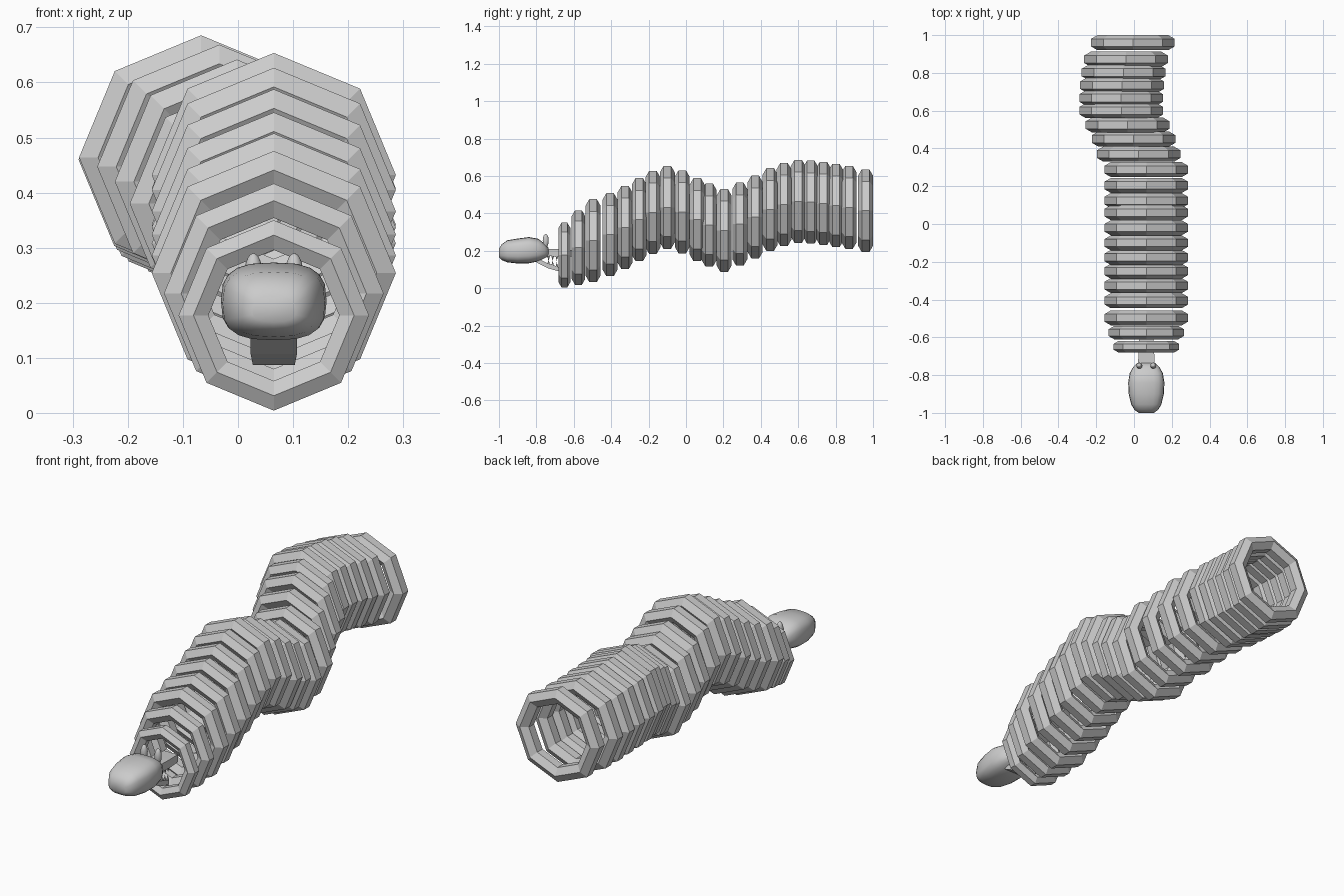
import bpy, math
from math import sin, cos, pi
from mathutils import Vector

if "Cube" in bpy.data.objects:
    bpy.data.objects.remove(bpy.data.objects["Cube"])

CX = 0.065  # head axis


def make(name, verts, faces, smooth=False):
    me = bpy.data.meshes.new(name)
    me.from_pydata(verts, [], faces)
    me.update()
    for p in me.polygons:
        p.use_smooth = smooth
    ob = bpy.data.objects.new(name, me)
    bpy.context.collection.objects.link(ob)
    return ob


def loft(name, rings, smooth=False):
    n = len(rings[0])
    verts = [v for r in rings for v in r]
    faces = [(i * n + j, i * n + (j + 1) % n, (i + 1) * n + (j + 1) % n, (i + 1) * n + j)
             for i in range(len(rings) - 1) for j in range(n)]
    faces += [tuple(reversed(range(n))), tuple(range(len(verts) - n, len(verts)))]
    return make(name, verts, faces, smooth)


# Body segments: octagonal rings with a hexagonal section, hollow inside
R, r, M, N = 0.187, 0.040, 8, 6
verts, faces = [], []
for i in range(M):
    a = 2 * pi * i / M
    for j in range(N):
        b = 2 * pi * (j + 0.5) / N
        d = R + r * cos(b)
        verts.append((d * cos(a), r * sin(b), d * sin(a)))
        k, l = (i + 1) % M, (j + 1) % N
        faces.append((i * N + j, i * N + l, k * N + l, k * N + j))
first = make("body_segment_01", verts, faces)

# y, z, x of every segment centre
path = [(-.65, .177, CX), (-.575, .217, CX), (-.497, .254, CX), (-.406, .286, CX),
        (-.326, .324, CX), (-.25, .366, CX), (-.177, .405, CX), (-.10, .432, CX),
        (-.02, .408, CX), (.06, .366, CX), (.124, .337, CX), (.204, .308, CX),
        (.288, .342, CX), (.37, .38, .025), (.45, .42, -.002), (.524, .447, -.034),
        (.60, .464, -.067), (.667, .46, -.068), (.735, .453, -.063), (.802, .442, -.055),
        (.872, .432, -.042), (.96, .414, -.006)]
sizes = {0: 0.78, 1: 0.9}
for i, (y, z, x) in enumerate(path):
    ob = first
    if i:
        ob = bpy.data.objects.new(f"body_segment_{i + 1:02d}", first.data)
        bpy.context.collection.objects.link(ob)
    ob.location = (x, y, z)
    ob.scale = [sizes.get(i, 1.0)] * 3


# Head: lofted rounded sections (y, half width, bottom, top)
def section(y, w, z0, z1, n=20, e=0.7):
    out = []
    for k in range(n):
        a = 2 * pi * k / n
        c, s = cos(a), sin(a)
        out.append((CX + w * math.copysign(abs(c) ** e, c), y,
                    (z0 + z1) / 2 + (z1 - z0) / 2 * math.copysign(abs(s) ** e, s)))
    return out


head = [(-1.0, .040, .165, .212), (-.985, .062, .150, .235), (-.955, .080, .138, .256),
        (-.90, .093, .132, .265), (-.84, .096, .133, .273), (-.79, .088, .143, .264),
        (-.755, .068, .160, .238), (-.735, .046, .170, .215)]
loft("head", [section(*s) for s in head], True)


# Jaws: flat tapering bars behind the head
def bar(name, pts):
    loft(name, [[(CX - w, y, z - t), (CX + w, y, z - t), (CX + w, y, z + t), (CX - w, y, z + t)]
                for y, z, w, t in pts])


bar("upper_jaw", [(-.76, .192, .043, .019), (-.67, .188, .042, .020), (-.60, .186, .036, .018)])
bar("lower_jaw", [(-.80, .150, .042, .012), (-.74, .120, .042, .013), (-.67, .098, .038, .011)])


# Teeth: small cones along both jaws
def tooth(name, x, y, z, h):
    bpy.ops.mesh.primitive_cone_add(vertices=6, radius1=0.007, radius2=0, depth=abs(h),
                                    location=(x, y, z + h / 2),
                                    rotation=(pi if h < 0 else 0, 0, 0))
    bpy.context.object.name = name


for side in (-1, 1):
    for k in range(4):
        y = -.735 + .022 * k
        tooth("upper_tooth", CX + side * .033, y, .171, -.025)
        tooth("lower_tooth", CX + side * .031, y, .128 - .007 * k, .025)
    # Eyes: upright ovals behind the crown
    bpy.ops.mesh.primitive_uv_sphere_add(segments=16, ring_count=10, radius=1,
                                         location=(CX + side * .037, -.750, .254))
    eye = bpy.context.object
    eye.name = "eye"
    eye.scale = (.016, .016, .036)
    bpy.ops.object.shade_smooth()
